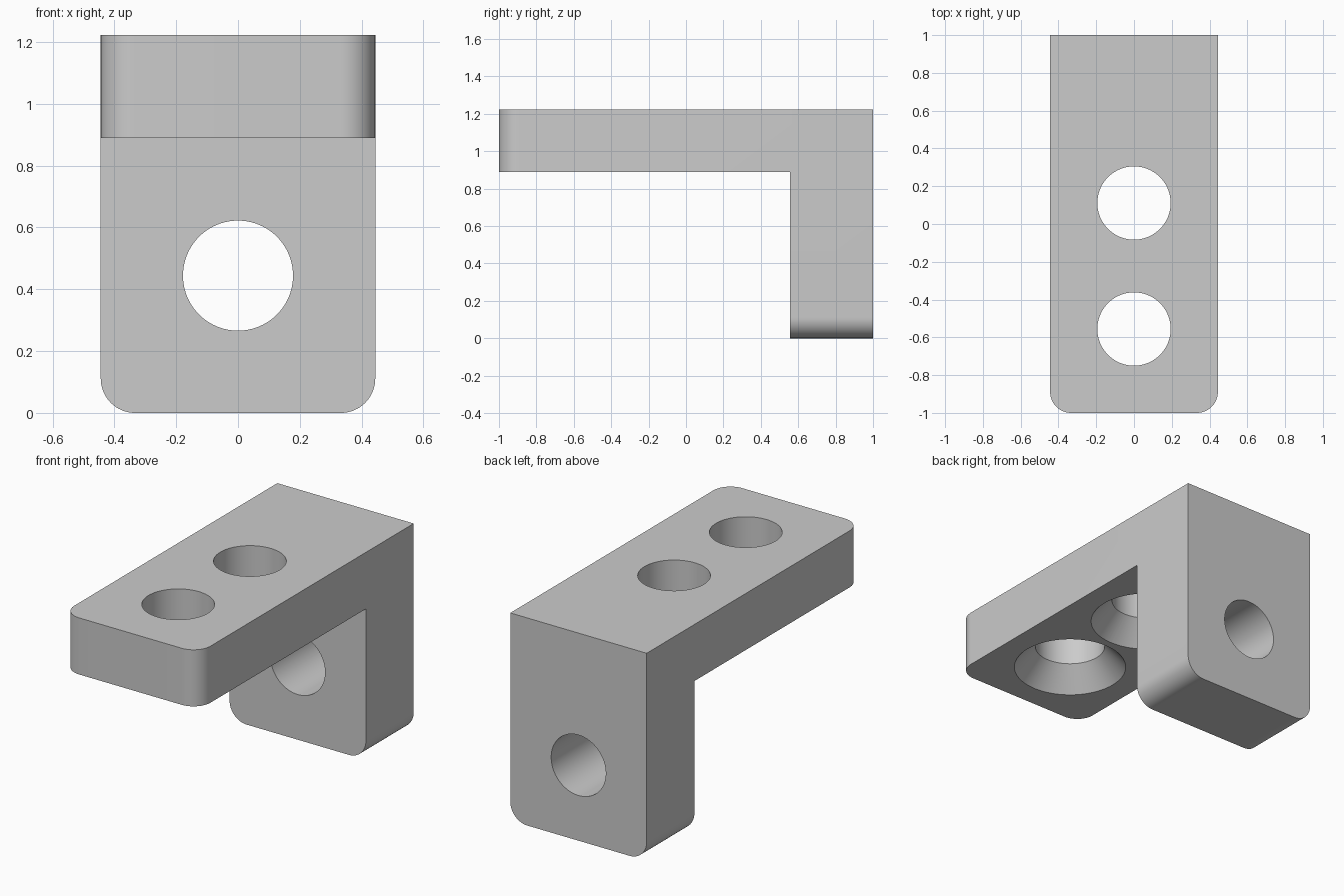
import bpy, bmesh
from math import radians
from mathutils import Matrix, Vector

cube = bpy.data.objects.get("Cube")
if cube:
    bpy.data.objects.remove(cube, do_unlink=True)

# Main dimensions
HALF_W = 0.444
HEIGHT = 1.222
PLATE_Z = 0.889      # underside of the horizontal plate
LEG_Y = 0.556        # front of the vertical leg
CORNER_R = 0.111
SEGMENTS = 96

grey = bpy.data.materials.new("plain grey")
grey.use_nodes = True
grey.diffuse_color = (0.6, 0.6, 0.6, 1)
grey.node_tree.nodes["Principled BSDF"].inputs["Base Color"].default_value = grey.diffuse_color


def make_object(name, bm):
    bmesh.ops.recalc_face_normals(bm, faces=bm.faces)
    mesh = bpy.data.meshes.new(name)
    bm.to_mesh(mesh)
    bm.free()
    mesh.materials.append(grey)
    obj = bpy.data.objects.new(name, mesh)
    bpy.context.collection.objects.link(obj)
    return obj


# L-shaped bracket: side profile extruded across the width
profile = [(-1, PLATE_Z), (LEG_Y, PLATE_Z), (LEG_Y, 0), (1, 0), (1, HEIGHT), (-1, HEIGHT)]
bm = bmesh.new()
face = bm.faces.new([bm.verts.new((-HALF_W, y, z)) for y, z in profile])
side = bmesh.ops.extrude_face_region(bm, geom=[face])["geom"]
bmesh.ops.translate(bm, vec=(2 * HALF_W, 0, 0),
                    verts=[v for v in side if isinstance(v, bmesh.types.BMVert)])

# Round the free corners of both arms
def is_end_corner(edge):
    a, b = (v.co for v in edge.verts)
    along_x = abs(a.x - b.x) > 0.01
    return not along_x and (max(a.y, b.y) < -0.99 or max(a.z, b.z) < 0.01)

bmesh.ops.bevel(bm, geom=[e for e in bm.edges if is_end_corner(e)], offset=CORNER_R,
                offset_type='OFFSET', segments=16, profile=0.5, affect='EDGES')
bracket = make_object("angle_bracket", bm)


def drill(name, centre, r1, r2, depth, rotation=Matrix()):
    """Cut a round hole (or cone) centred on a point."""
    cut = bmesh.new()
    bmesh.ops.create_cone(cut, cap_ends=True, segments=SEGMENTS, radius1=r1, radius2=r2,
                          depth=depth, matrix=Matrix.Translation(Vector(centre)) @ rotation)
    cutter = make_object(name, cut)
    cutter.hide_render = True
    mod = bracket.modifiers.new(name, 'BOOLEAN')
    mod.operation = 'DIFFERENCE'
    mod.solver = 'EXACT'
    mod.object = cutter
    bpy.context.view_layer.objects.active = bracket
    bpy.ops.object.modifier_apply(modifier=name)
    bpy.data.objects.remove(cutter, do_unlink=True)


# Plate holes, countersunk from below (cone extends a little past the surface)
HOLE_R, SINK_R, SINK_D, EXTRA = 0.194, 0.311, 0.133, 0.02
slope = (SINK_R - HOLE_R) / SINK_D
for i, y in enumerate((-0.556, 0.111)):
    drill(f"plate_hole_{i}", (0, y, 1.05), HOLE_R, HOLE_R, 0.6)
    drill(f"countersink_{i}", (0, y, PLATE_Z + (SINK_D - EXTRA) / 2),
          SINK_R + slope * EXTRA, HOLE_R, SINK_D + EXTRA)

# Straight hole through the leg
drill("leg_hole", (0, 0.778, 0.444), 0.178, 0.178, 0.6, Matrix.Rotation(radians(90), 4, 'X'))

bpy.ops.object.select_all(action='DESELECT')
bracket.select_set(True)
bpy.context.view_layer.objects.active = bracket
bpy.ops.object.shade_smooth_by_angle(angle=radians(30))
